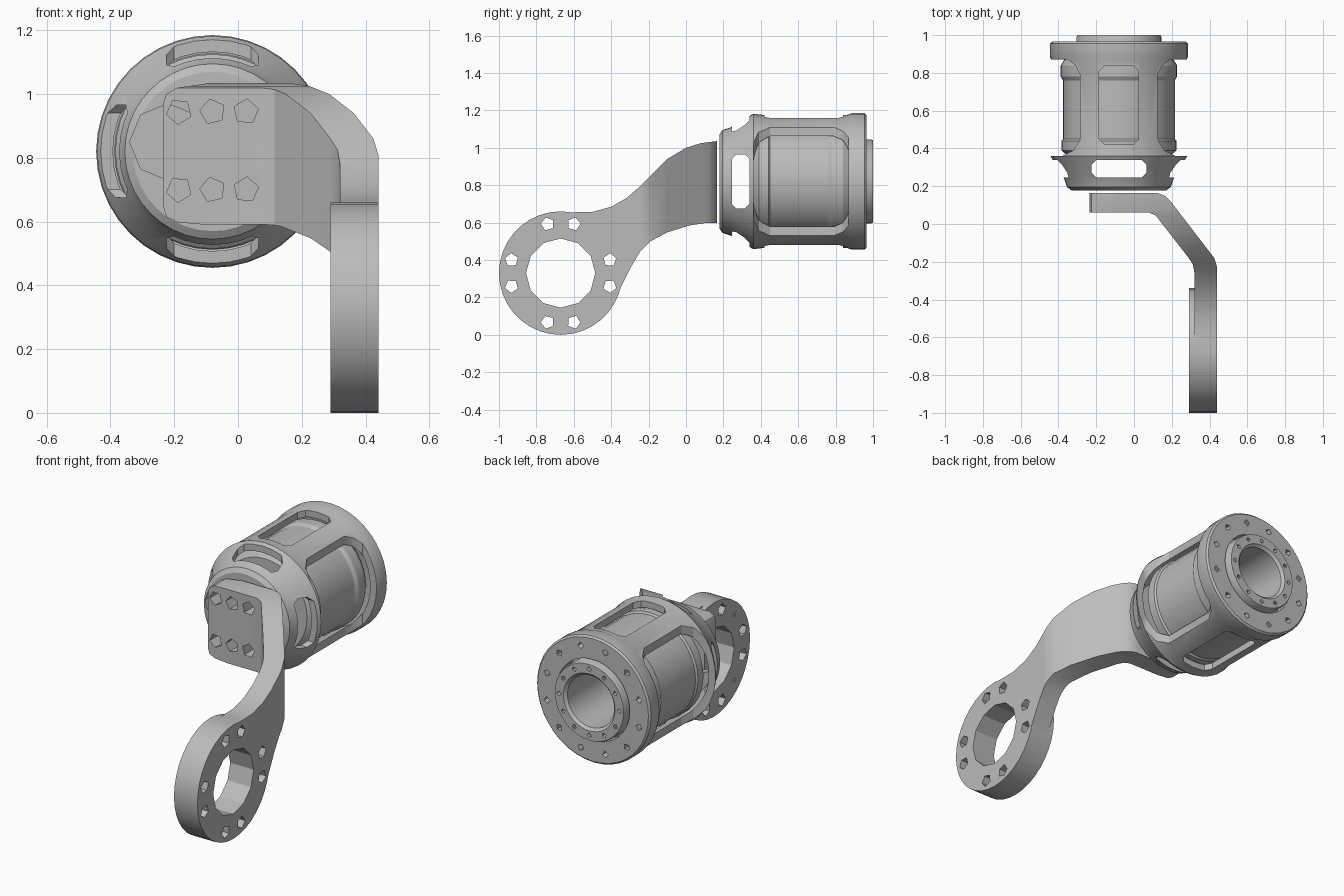
import bpy, bmesh
from math import sin, cos, pi, radians

cube = bpy.data.objects.get("Cube")
if cube:
    bpy.data.objects.remove(cube)

grey = bpy.data.materials.new("metal_grey")
grey.use_nodes = True
tone = (0.5, 0.5, 0.5, 1)
grey.diffuse_color = tone
grey.node_tree.nodes["Principled BSDF"].inputs["Base Color"].default_value = tone

CX, CZ = -0.08, 0.82       # housing axis
RY, RZ, RR = -0.67, 0.33, 0.33   # arm ring centre and radius


def to_object(bm, name):
    bmesh.ops.recalc_face_normals(bm, faces=bm.faces)
    mesh = bpy.data.meshes.new(name)
    bm.to_mesh(mesh)
    bm.free()
    mesh.materials.append(grey)
    obj = bpy.data.objects.new(name, mesh)
    bpy.context.collection.objects.link(obj)
    return obj


def add_prism(bm, pts, axis, lo, hi):
    place = {"x": lambda a, b, t: (t, a, b),
             "y": lambda a, b, t: (a, t, b),
             "z": lambda a, b, t: (a, b, t)}[axis]
    ends = [[bm.verts.new(place(a, b, t)) for a, b in pts] for t in (lo, hi)]
    bm.faces.new(ends[0])
    bm.faces.new(ends[1][::-1])
    n = len(pts)
    for i in range(n):
        j = (i + 1) % n
        bm.faces.new((ends[0][i], ends[0][j], ends[1][j], ends[1][i]))


def prisms(items, axis, lo, hi, name="cutter"):
    bm = bmesh.new()
    for pts in items:
        add_prism(bm, pts, axis, lo, hi)
    return to_object(bm, name)


def lathe(profile, name, n=40):
    # closed loop of (radius, y) turned about the housing axis
    bm = bmesh.new()
    rings = []
    for r, y in profile:
        if r == 0:
            rings.append([bm.verts.new((CX, y, CZ))] * n)
        else:
            rings.append([bm.verts.new((CX + r * cos(2 * pi * i / n), y, CZ + r * sin(2 * pi * i / n)))
                          for i in range(n)])
    for a, b in zip(rings, rings[1:] + rings[:1]):
        for i in range(n):
            j = (i + 1) % n
            quad = list(dict.fromkeys((a[i], a[j], b[j], b[i])))
            if len(quad) > 2:
                bm.faces.new(quad)
    return to_object(bm, name)


def combine(obj, other, operation="DIFFERENCE"):
    mod = obj.modifiers.new("bool", "BOOLEAN")
    mod.operation, mod.object, mod.solver = operation, other, "EXACT"
    bpy.context.view_layer.update()
    mesh = bpy.data.meshes.new_from_object(obj.evaluated_get(bpy.context.evaluated_depsgraph_get()))
    obj.modifiers.clear()
    obj.data = mesh
    bpy.data.objects.remove(other)


def disc(a, b, r, n, turn=0):
    return [(a + r * cos(turn + 2 * pi * i / n), b + r * sin(turn + 2 * pi * i / n)) for i in range(n)]


def round_holes(a, b, radius, degrees, r, n=5):
    return [disc(a + radius * cos(radians(d)), b + radius * sin(radians(d)), r, n, radians(d)) for d in degrees]


def chamfered(a0, a1, b0, b1, c):
    return [(a0 + c, b0), (a1 - c, b0), (a1, b0 + c), (a1, b1 - c),
            (a1 - c, b1), (a0 + c, b1), (a0, b1 - c), (a0, b0 + c)]


def finish(obj):
    bpy.ops.object.select_all(action="DESELECT")
    obj.select_set(True)
    bpy.context.view_layer.objects.active = obj
    bpy.ops.object.shade_smooth_by_angle(angle=radians(28))


# Housing: hollow turned shell with closed front cap
housing = lathe([(0, .178), (.25, .178), (.275, .195), (.29, .24), (.345, .33), (.362, .36),
                 (.355, .42), (.355, .86), (.365, .885), (.365, .955), (.355, .965),
                 (.235, .965), (.235, .9), (.318, .88), (.318, .35), (.255, .235), (0, .235)], "housing")
# Side openings, flared at both ends
for s in (-1, 1):
    side = [(CX + s * x, y) for x, y in
            ((.5, .36), (.3, .36), (.24, .39), (.205, .45), (.205, .79), (.23, .84), (.27, .87), (.5, .87))]
    combine(housing, prisms([side], "z", 0, 1.5))
# Top and bottom windows, with front slots on all four sides
combine(housing, prisms([chamfered(CX - .105, CX + .105, .42, .84, .03),
                         chamfered(CX - .145, CX + .145, .245, .34, .025)], "z", .3, 1.3))
combine(housing, prisms([chamfered(.245, .34, CZ - .145, CZ + .145, .025)], "x", -.6, .5))
# Front cap opening beside the plate
combine(housing, prisms([disc(-.22, .85, .12, 8)], "y", .1, .26))
# Rear flange screw pockets
combine(housing, prisms(round_holes(CX, CZ, .305, range(15, 375, 30), .02, 4), "y", .925, 1.1))
finish(housing)

# Drive core with bands, rear collar and blind bore
core = lathe([(0, .36), (.27, .36), (.305, .39), (.305, .44), (.296, .45), (.296, .76), (.308, .78),
              (.308, .84), (.29, .87), (.225, .89), (.225, .99), (.22, 1), (.165, 1), (.15, .985),
              (.15, .62), (0, .62)], "drive_core")
combine(core, prisms(round_holes(CX, CZ, .192, range(0, 360, 30), .014, 4), "y", .96, 1.1))
finish(core)

# Arm: side outline trimmed by the bent plan and the plate corners
arc = [(RY + RR * cos(radians(d)), RZ + RR * sin(radians(d))) for d in range(80, 331, 10)]
lower = [(-.35, .25), (-.29, .37), (-.245, .445), (-.19, .5), (-.1, .548), (.02, .585), (.1, .597), (.3, .6)]
upper = [(.3, 1.035), (.16, 1.035), (.08, 1.025), (0, 1), (-.1, .94), (-.18, .86), (-.25, .79),
         (-.32, .73), (-.4, .685), (-.5, .657)]
arm = prisms([arc + lower + upper], "x", -.5, .8, "bent_arm")
plan = [(-.235, .06), (.08, .06), (.115, .045), (.29, -.18), (.312, -.215), (.32, -.26), (.32, -1.1),
        (.44, -1.1), (.44, -.23), (.425, -.18), (.19, .125), (.16, .152), (.12, .165), (-.235, .165)]
combine(arm, prisms([plan], "z", -.5, 1.5), "INTERSECT")
corners = [(-.235, .65), (-.225, .615), (-.19, .598), (-.1, .59), (.1, -.2), (.6, -.2),
           (.6, 1.3), (-.1, 1.3), (-.1, 1.033), (-.19, 1.02), (-.225, 1), (-.235, .97)]
combine(arm, prisms([corners], "y", -1.5, .5), "INTERSECT")
# Thicker ring, bore and screw holes
combine(arm, prisms([disc(RY, RZ, RR, 36)], "x", .29, .4399), "UNION")
combine(arm, prisms([disc(RY, RZ, .185, 12)], "x", .1, .6))
bolts = [q + s for q in range(0, 360, 90) for s in (-15, 15)]
combine(arm, prisms(round_holes(RY, RZ, .272, bolts, .036), "x", .1, .6))
pins = round_holes(RY, RZ, .267, (45, 135, 225, 315), .014, 4)
pins += [disc(-.33, z, .014, 4) for z in (.48, .66)]
combine(arm, prisms(pins, "x", .2, .36))
# Plate bolt holes
combine(arm, prisms([disc(x, z, .04, 5, x * 9) for x in (-.185, -.08, .025) for z in (.7, .945)],
                    "y", -.02, .3))
finish(arm)
